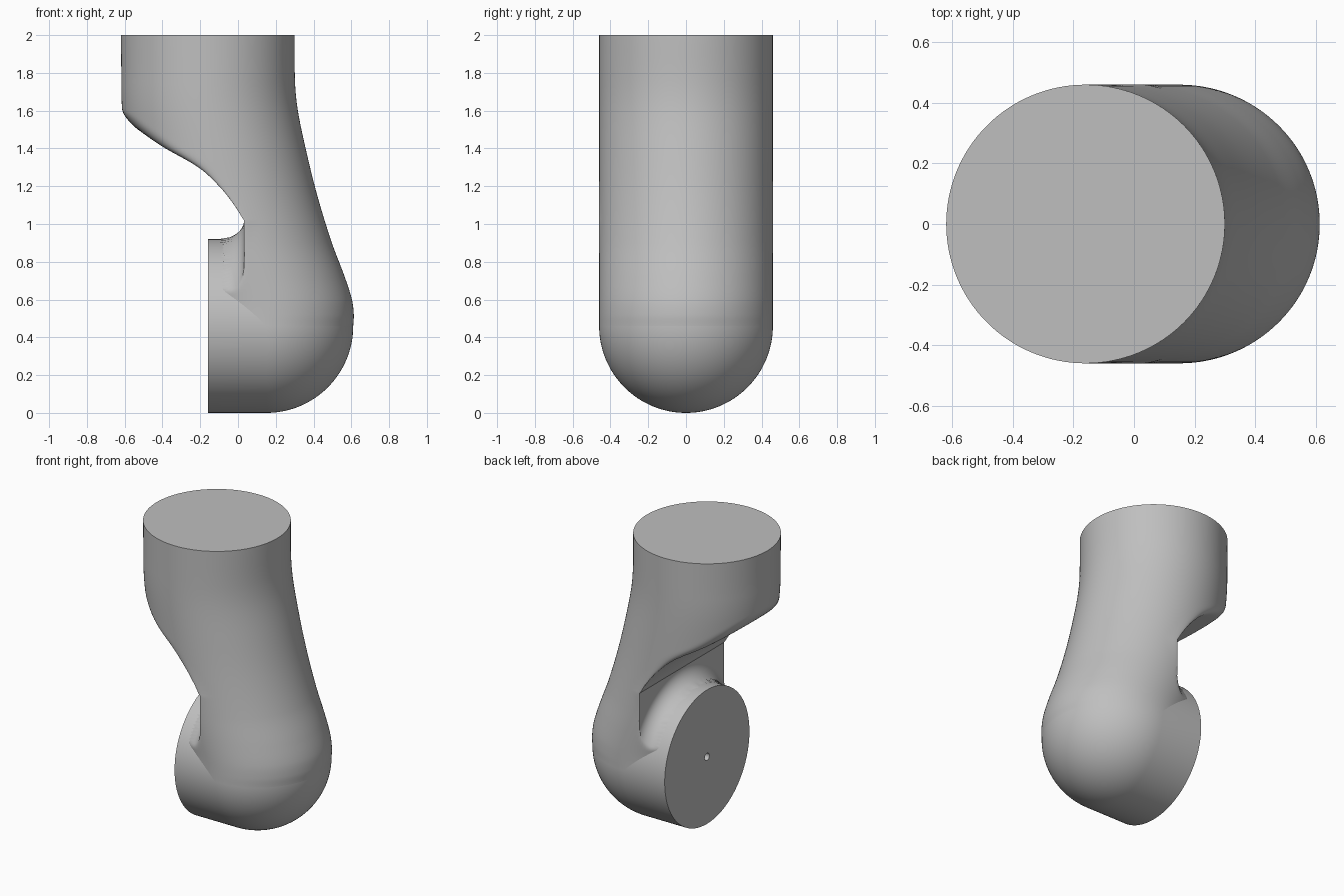
import bpy, bmesh, math

cube = bpy.data.objects.get("Cube")
if cube:
    bpy.data.objects.remove(cube, do_unlink=True)

R = 0.46        # common tube radius
FACE_X = -0.16  # plane of the flange face, also the upper tube axis
DOME_X = 0.15   # centre of the domed end
SEGS = 128

grey = bpy.data.materials.new("plain_grey")
grey.use_nodes = True
colour = (0.52, 0.52, 0.52, 1)
grey.diffuse_color = colour
grey.node_tree.nodes["Principled BSDF"].inputs["Base Color"].default_value = colour


def curve(points, z):
    """Smooth interpolation through (z, value) points sorted by z."""
    if z <= points[0][0]:
        return points[0][1]
    if z >= points[-1][0]:
        return points[-1][1]
    n = len(points)

    def slope(i):
        a, b = points[max(i - 1, 0)], points[min(i + 1, n - 1)]
        return (b[1] - a[1]) / (b[0] - a[0])

    i = max(j for j in range(n - 1) if points[j][0] <= z)
    (z0, v0), (z1, v1) = points[i], points[i + 1]
    h = z1 - z0
    t = (z - z0) / h
    return (v0 * (2 * t**3 - 3 * t**2 + 1) + slope(i) * h * (t**3 - 2 * t**2 + t)
            + v1 * (3 * t**2 - 2 * t**3) + slope(i + 1) * h * (t**3 - t**2))


def smooth_max(a, b, k):
    h = max(k - abs(a - b), 0) / k
    return max(a, b) + h * h * k / 4


def loft(name, rings, cap_ends):
    """Skin a list of closed rings; a ring of one point closes to a tip."""
    bm = bmesh.new()
    rows = [[bm.verts.new(p) for p in ring] for ring in rings]
    for a, b in zip(rows, rows[1:]):
        for i in range(SEGS):
            j = (i + 1) % SEGS
            if len(a) == 1:
                bm.faces.new((a[0], b[i], b[j]))
            elif len(b) == 1:
                bm.faces.new((a[i], a[j], b[0]))
            else:
                bm.faces.new((a[i], a[j], b[j], b[i]))
    if cap_ends:
        bm.faces.new(rows[0])
        bm.faces.new(rows[-1])
    bmesh.ops.recalc_face_normals(bm, faces=bm.faces)
    mesh = bpy.data.meshes.new(name)
    bm.to_mesh(mesh)
    bm.free()
    mesh.materials.append(grey)
    obj = bpy.data.objects.new(name, mesh)
    bpy.context.collection.objects.link(obj)
    bpy.ops.object.select_all(action='DESELECT')
    obj.select_set(True)
    bpy.context.view_layer.objects.active = obj
    bpy.ops.object.shade_smooth_by_angle(angle=math.radians(35))
    return obj


# Outer side of the bent tube, its half depth in x, and the scooped inner side
outer = [(0.46, 0.61), (0.52, 0.613), (0.6, 0.603), (0.72, 0.565), (0.9, 0.497),
         (1.15, 0.42), (1.4, 0.358), (1.6, 0.317), (1.75, 0.302), (2, 0.3)]
half_depth = [(0.46, R), (0.75, 0.48), (1.2, 0.48), (1.75, R), (2, R)]
scoop = [(1.02, 0.03), (1.1, -0.02), (1.2, -0.1), (1.3, -0.21), (1.41, -0.4),
         (1.5, -0.53), (1.57, -0.625), (1.65, -0.76)]


def inner_limit(y, z):
    """Leftmost x allowed: the scoop above, a fillet round the flange below."""
    if z > 1.02:
        return curve(scoop, z)
    t = (math.hypot(y, z - R) - R) / 0.1
    t = min(max(t, 0), 1)
    return -0.1 + 0.132 * math.sqrt(1 - (1 - t) ** 2)


# Bent tube
rings = []
steps = 154
for s in range(steps + 1):
    z = R + (2 - R) * s / steps
    rx = curve(half_depth, z)
    cx = curve(outer, z) - rx
    rounding = 0.08 if z > 1 else 0.02 + 0.06 * max(0, (z - 0.8) / 0.2)
    ring = []
    for i in range(SEGS):
        a = math.tau * i / SEGS
        x, y = cx + rx * math.cos(a), R * math.sin(a)
        if z < 1.64:
            x = smooth_max(x, inner_limit(y, z), rounding)
        ring.append((x, y, z))
    rings.append(ring)
loft("bent_tube", rings, True)

# Lower joint: flange face with a centre hole, short barrel and domed end
profile = [(-0.11, 0), (-0.11, 0.025), (FACE_X, 0.025), (FACE_X, R)]
arc = 32
for i in range(arc + 1):
    a = math.pi / 2 * (1 - i / arc)
    profile.append((DOME_X + R * math.cos(a), R * math.sin(a) if i < arc else 0))
rings = []
for x, r in profile:
    if r == 0:
        rings.append([(x, 0, R)])
    else:
        rings.append([(x, r * math.cos(math.tau * i / SEGS),
                       R + r * math.sin(math.tau * i / SEGS)) for i in range(SEGS)])
loft("lower_joint", rings, False)
